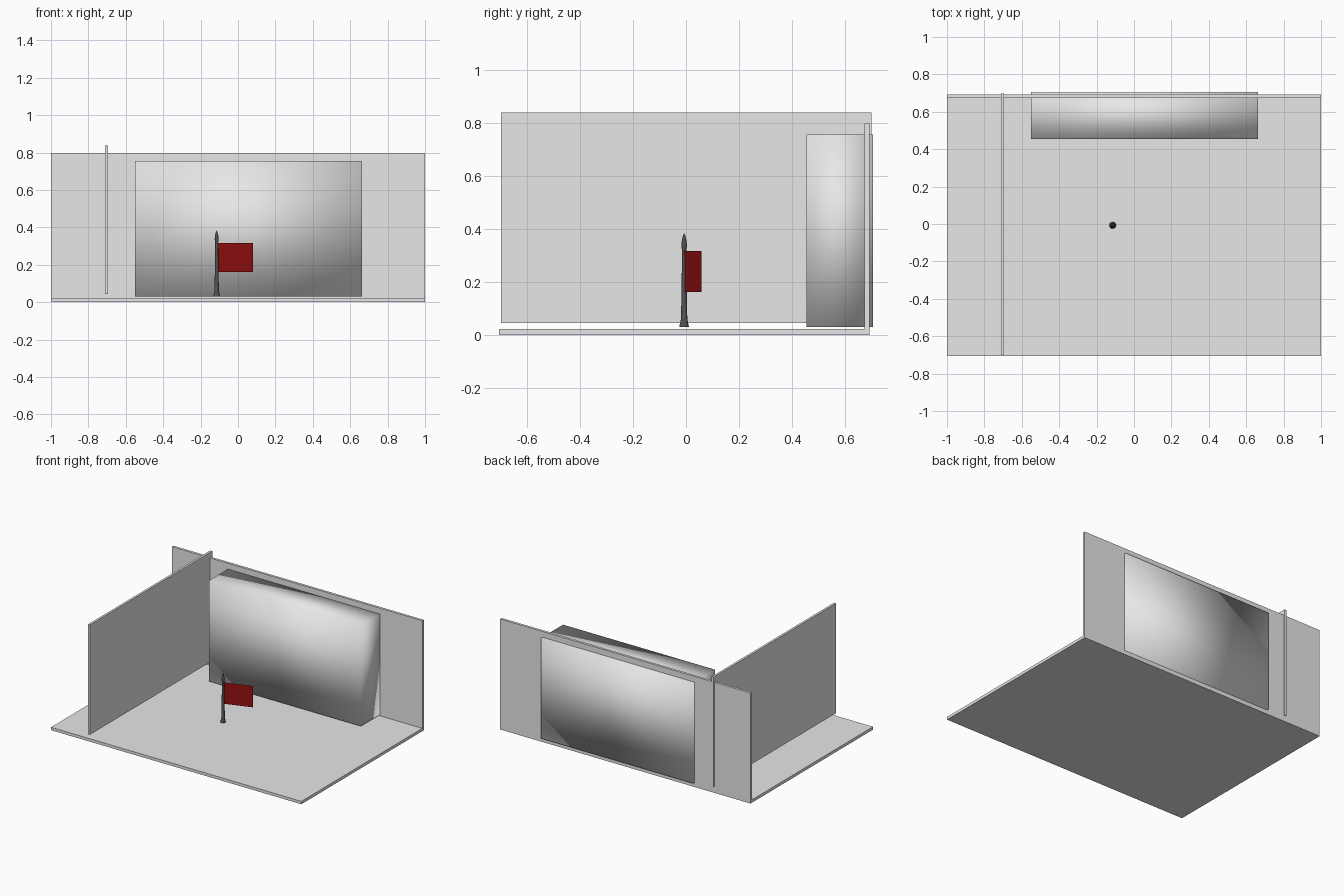
import bpy, bmesh, math

cube = bpy.data.objects.get("Cube")
if cube:
    bpy.data.objects.remove(cube, do_unlink=True)


def material(name, color):
    mat = bpy.data.materials.new(name)
    mat.use_nodes = True
    rgba = (*color, 1.0)
    mat.diffuse_color = rgba
    mat.node_tree.nodes["Principled BSDF"].inputs["Base Color"].default_value = rgba
    return mat


grey = material("light grey", (0.8, 0.8, 0.8))
dark = material("dark grey", (0.085, 0.085, 0.085))
red = material("deep red", (0.3, 0.005, 0.005))


def add_object(name, bm, mat, smooth=False):
    for f in bm.faces:
        f.smooth = smooth
    mesh = bpy.data.meshes.new(name)
    bm.to_mesh(mesh)
    bm.free()
    mesh.materials.append(mat)
    obj = bpy.data.objects.new(name, mesh)
    bpy.context.collection.objects.link(obj)
    return obj


def box(name, low, high, mat, smooth=False):
    bm = bmesh.new()
    bmesh.ops.create_cube(bm, size=1)
    for v in bm.verts:
        for i in range(3):
            v.co[i] = high[i] if v.co[i] > 0 else low[i]
    return add_object(name, bm, mat, smooth)


# Floor and the two standing walls
box("floor", (-1, -0.705, 0), (1, 0.692, 0.021), grey)
box("back_wall", (-1, 0.674, 0), (1, 0.692, 0.798), grey)
box("side_wall", (-0.711, -0.697, 0.045), (-0.695, 0.699, 0.838), grey)

# Softly shaded block set through the back wall
box("back_block", (-0.552, 0.455, 0.03), (0.663, 0.705, 0.756), grey, smooth=True)

# Turned flagpole with a flared foot and pointed tip
POLE_X, POLE_Y = -0.114, -0.007
profile = [(0, 0.03), (0.018, 0.03), (0.017, 0.036), (0.012, 0.06), (0.010, 0.15),
           (0.008, 0.32), (0.011, 0.335), (0.008, 0.36), (0.004, 0.375), (0, 0.384)]
bm = bmesh.new()
verts = [bm.verts.new((POLE_X + r, POLE_Y, z)) for r, z in profile]
edges = [bm.edges.new(pair) for pair in zip(verts, verts[1:])]
bmesh.ops.spin(bm, geom=verts + edges, cent=(POLE_X, POLE_Y, 0), axis=(0, 0, 1),
               angle=math.tau, steps=16, use_duplicate=False)
bmesh.ops.remove_doubles(bm, verts=bm.verts, dist=0.0001)
bmesh.ops.recalc_face_normals(bm, faces=bm.faces)
pole = add_object("flagpole", bm, dark)
bpy.context.view_layer.objects.active = pole
pole.select_set(True)
bpy.ops.object.shade_smooth_by_angle(angle=math.radians(40))

# Flat flag, angled slightly towards the back
bm = bmesh.new()
corners = [(-0.107, -0.005, 0.162), (0.081, 0.058, 0.162),
           (0.081, 0.058, 0.316), (-0.107, -0.005, 0.316)]
bm.faces.new([bm.verts.new(c) for c in corners])
add_object("flag", bm, red)
